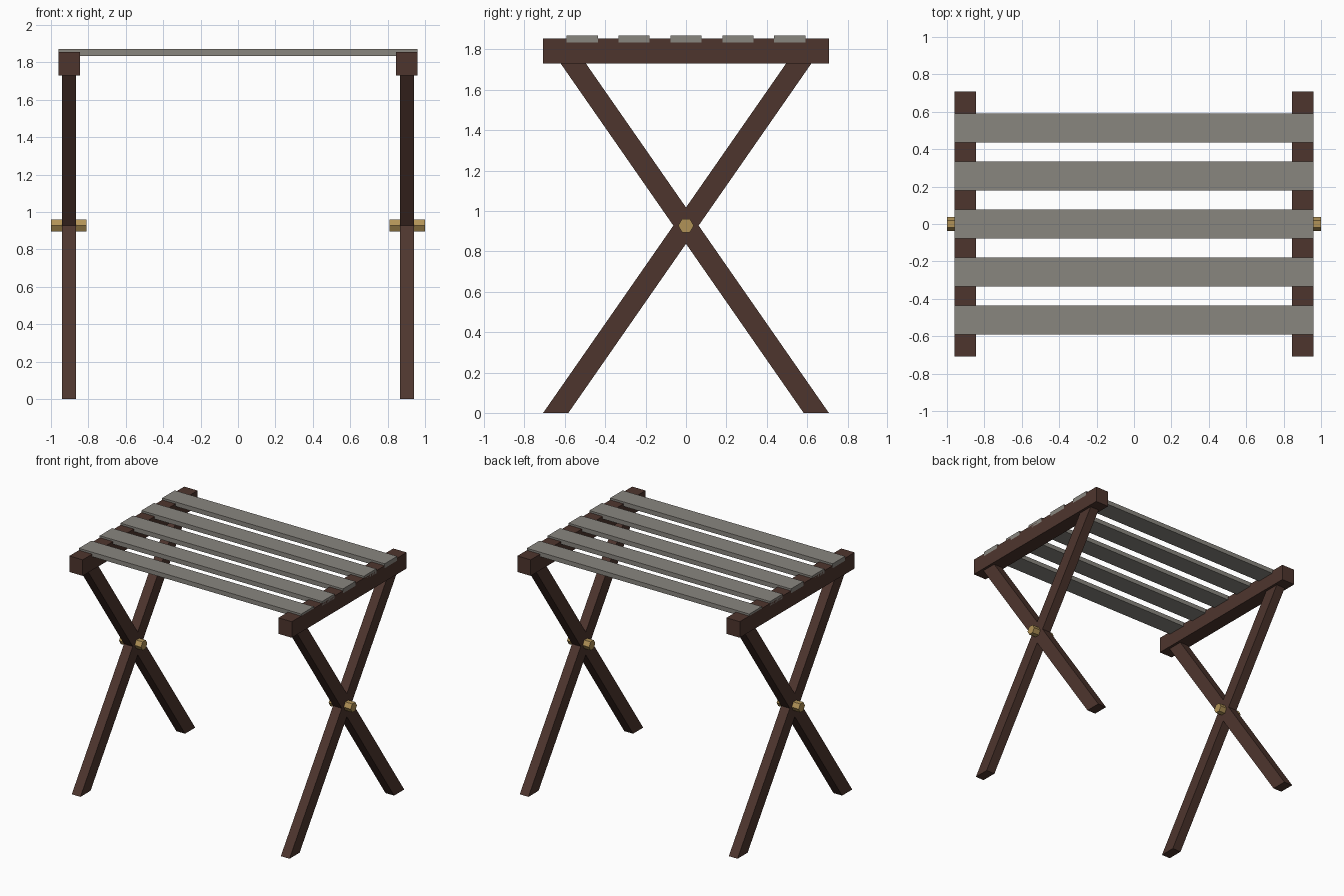
import bpy, bmesh, math
from mathutils import Matrix

if "Cube" in bpy.data.objects:
    bpy.data.objects.remove(bpy.data.objects["Cube"])


def material(name, rgb):
    m = bpy.data.materials.new(name)
    m.diffuse_color = (*rgb, 1)
    m.use_nodes = True
    m.node_tree.nodes["Principled BSDF"].inputs["Base Color"].default_value = m.diffuse_color
    return m


WOOD = material("dark brown wood", (0.076, 0.036, 0.027))
GREY = material("grey slat", (0.250, 0.238, 0.212))
BRASS = material("brass", (0.440, 0.290, 0.095))


def finish(name, bm, mat):
    bmesh.ops.recalc_face_normals(bm, faces=bm.faces)
    mesh = bpy.data.meshes.new(name)
    bm.to_mesh(mesh)
    bm.free()
    mesh.materials.append(mat)
    ob = bpy.data.objects.new(name, mesh)
    bpy.context.collection.objects.link(ob)
    return ob


def box(name, x, y, z, mat, shear=0.0):
    """Box from (min, max) ranges; shear slides y along with z."""
    bm = bmesh.new()
    bmesh.ops.create_cube(bm, size=1)
    for v in bm.verts:
        p = [r[0] if c < 0 else r[1] for c, r in zip(v.co, (x, y, z))]
        p[1] += shear * p[2]
        v.co = p
    return finish(name, bm, mat)


# Seat slats
for i in range(5):
    y = (i - 2) * 0.257
    box(f"seat_slat_{i + 1}", (-0.96, 0.96), (y - 0.077, y + 0.077), (1.835, 1.87), GREY)

for side, s in (("left", -1), ("right", 1)):
    cx = s * 0.9025
    # Rail under the slats
    box(f"{side}_rail", (cx - 0.0575, cx + 0.0575), (-0.708, 0.708), (1.73, 1.855), WOOD)
    # Crossed legs, cut level at floor and inside the rail
    for end, e in (("front", -1), ("back", 1)):
        box(f"{side}_{end}_leg", (cx - 0.0375, cx + 0.0375),
            (e * 0.645 - 0.0625, e * 0.645 + 0.0625), (0, 1.80), WOOD, -e * 0.645 / 0.9275)
    # Hexagonal pivot bolt
    bm = bmesh.new()
    bmesh.ops.create_cone(bm, cap_ends=True, segments=6, radius1=0.0385, radius2=0.0385, depth=0.19)
    # turn so two corners point along y
    bm.transform(Matrix.Translation((s * 0.905, 0, 0.9275)) @ Matrix.Rotation(math.pi / 2, 4, 'Y'))
    finish(f"{side}_pivot_bolt", bm, BRASS)
